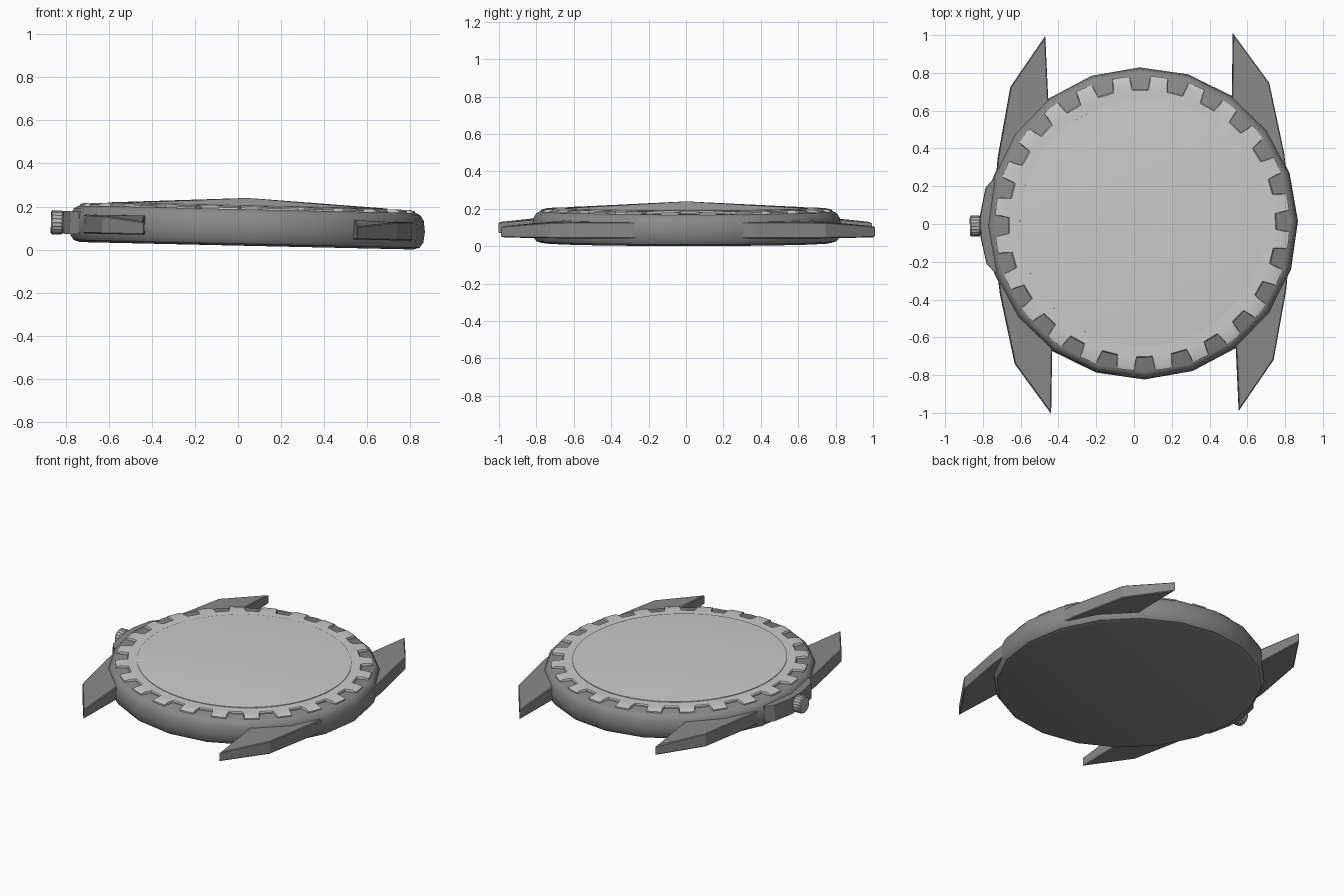
import bpy, bmesh
from math import sin, cos, pi, radians
from mathutils import Matrix

if "Cube" in bpy.data.objects:
    bpy.data.objects.remove(bpy.data.objects["Cube"])

# whole watch sits slightly tilted and turned
PLACE = (Matrix.Translation((0.04, 0.003, 0)) @ Matrix.Rotation(radians(0.9), 4, 'Z')
         @ Matrix.Rotation(radians(1.27), 4, 'Y'))


def grey(name, v):
    m = bpy.data.materials.new(name)
    m.diffuse_color = (v, v, v, 1)
    m.use_nodes = True
    m.node_tree.nodes["Principled BSDF"].inputs["Base Color"].default_value = m.diffuse_color
    return m


STEEL = grey("dark_steel", 0.25)
BEZEL = grey("bezel_grey", 0.62)
GLASS = grey("crystal_grey", 0.56)
CROWN = grey("crown_grey", 0.45)


def finish(name, bm, mat, local=Matrix(), smooth=35):
    bmesh.ops.recalc_face_normals(bm, faces=bm.faces)
    bm.transform(PLACE @ local)
    me = bpy.data.meshes.new(name)
    bm.to_mesh(me)
    bm.free()
    me.materials.append(mat)
    ob = bpy.data.objects.new(name, me)
    bpy.context.collection.objects.link(ob)
    bpy.ops.object.select_all(action='DESELECT')
    ob.select_set(True)
    bpy.context.view_layer.objects.active = ob
    if smooth:
        bpy.ops.object.shade_smooth_by_angle(angle=radians(smooth))
    return ob


def loft(rings, apex=None):
    """Join rings of points; cap the bottom, and close the top flat or to an apex."""
    bm = bmesh.new()
    vs = [[bm.verts.new(p) for p in r] for r in rings]
    n = len(vs[0])
    for a, b in zip(vs, vs[1:]):
        for i in range(n):
            j = (i + 1) % n
            bm.faces.new((a[i], a[j], b[j], b[i]))
    bm.faces.new(vs[0][::-1])
    if apex is None:
        bm.faces.new(vs[-1])
    else:
        t = bm.verts.new(apex)
        for i in range(n):
            bm.faces.new((vs[-1][i], vs[-1][(i + 1) % n], t))
    return bm


def circle(r, z, n):
    return [(r * cos(2 * pi * i / n), r * sin(2 * pi * i / n), z) for i in range(n)]


# case body, 20 sides with rounded shoulders
profile = [(0.775, 0.018), (0.803, 0.027), (0.82, 0.05), (0.826, 0.10),
           (0.82, 0.15), (0.805, 0.175), (0.785, 0.187)]
finish("case", loft([circle(r, z, 20) for r, z in profile]), STEEL)


# toothed bezel, 24 notches
def gear(z, outer, inner):
    pts = []
    for k in range(24):
        for off, r in ((-4.1, outer), (-3.4, inner), (3.4, inner), (4.1, outer), (7.5, outer)):
            a = radians(15 * k + off)
            pts.append((r * cos(a), r * sin(a), z))
    return pts


finish("bezel", loft([gear(0.17, 0.78, 0.71), gear(0.194, 0.78, 0.71),
                      gear(0.201, 0.755, 0.705)]), BEZEL, smooth=20)

# shallow conical crystal
finish("crystal", loft([circle(0.65, 0.19, 96), circle(0.65, 0.205, 96)], (0, 0, 0.24)), GLASS)

# four strap lugs, top face dropping at the tip and running into the case
outline = [(0.497, 0.999, 0.118), (0.685, 0.733, 0.143), (0.758, 0.36, 0.146),
           (0.772, 0.22, 0.146), (0.70, 0.20, 0.146), (0.45, 0.55, 0.146), (0.487, 0.67, 0.146)]
for sx, side in ((-1, "left"), (1, "right")):
    for sy, end in ((-1, "front"), (1, "back")):
        bm = loft([[(sx * x, sy * y, 0.058) for x, y, t in outline],
                   [(sx * x, sy * y, t) for x, y, t in outline]])
        bmesh.ops.recalc_face_normals(bm, faces=bm.faces)
        edges = [e for e in bm.edges if abs(e.verts[0].co.z - e.verts[1].co.z) < 0.04]
        bmesh.ops.bevel(bm, geom=edges, offset=0.005, segments=1, affect='EDGES')
        finish(f"lug_{end}_{side}", bm, STEEL, smooth=0)

# crown guard block on the left flank
guard = [(-0.70, 0.25), (-0.785, 0.245), (-0.825, 0.20), (-0.855, 0.06), (-0.855, -0.06),
         (-0.825, -0.20), (-0.785, -0.245), (-0.70, -0.25)]
finish("crown_guard", loft([[(x, y, z) for x, y in guard] for z in (0.055, 0.16)]),
       STEEL, smooth=0)


# finely knurled winding crown pointing left
def knurl(r, z, depth):
    return [((r - depth * (i % 2)) * cos(2 * pi * i / 40),
             (r - depth * (i % 2)) * sin(2 * pi * i / 40), z) for i in range(40)]


turn = Matrix.Translation((0, 0.0, 0.107)) @ Matrix.Rotation(-pi / 2, 4, 'Y')
finish("crown", loft([knurl(0.05, 0.82, 0), knurl(0.05, 0.857, 0), knurl(0.056, 0.862, 0.003),
                      knurl(0.056, 0.905, 0.003), knurl(0.05, 0.911, 0)]), CROWN, turn, smooth=20)
